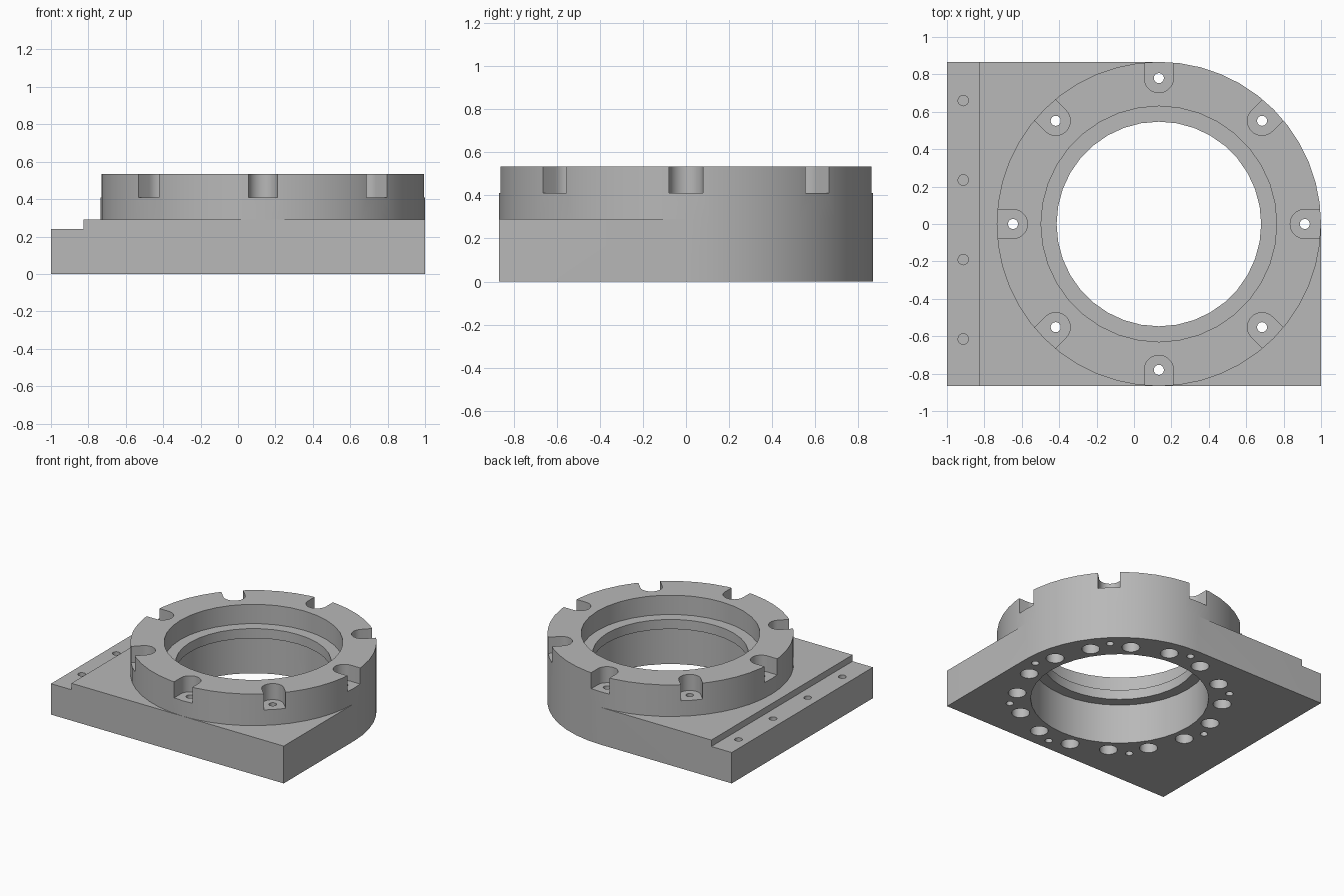
import bpy, bmesh
from math import sin, cos, pi, radians

if "Cube" in bpy.data.objects:
    bpy.data.objects.remove(bpy.data.objects["Cube"], do_unlink=True)

CX, R, HALF_Y = 0.133, 0.867, 0.867      # ring centre, outer radius, half depth
PLATE_TOP, STEP_TOP, RING_TOP = 0.29, 0.24, 0.535
STEP_X = -0.825
LIP_LOW, LIP_HIGH = 0.31, 0.385
BOLT_CIRCLE, POCKET_FLOOR, POCKET_R = 0.78, 0.41, 0.078

grey = bpy.data.materials.new("machined grey")
grey.use_nodes = True
grey.diffuse_color = (0.48, 0.48, 0.48, 1)
grey.node_tree.nodes["Principled BSDF"].inputs["Base Color"].default_value = (0.48, 0.48, 0.48, 1)


def arc(x, y, r, start, end, steps):
    """Points on an arc, both ends included."""
    angles = [start + (end - start) * i / steps for i in range(steps + 1)]
    return [(x + r * cos(a), y + r * sin(a)) for a in angles]


def circle(x, y, r, sides):
    return arc(x, y, r, 0, 2 * pi, sides)[:-1]


def prisms(name, parts):
    """One object from (outline, bottom, top) prisms."""
    bm = bmesh.new()
    for outline, low, high in parts:
        lower = [bm.verts.new((x, y, low)) for x, y in outline]
        upper = [bm.verts.new((x, y, high)) for x, y in outline]
        bm.faces.new(lower[::-1])
        bm.faces.new(upper)
        for i in range(len(outline)):
            j = (i + 1) % len(outline)
            bm.faces.new((lower[i], lower[j], upper[j], upper[i]))
    mesh = bpy.data.meshes.new(name)
    bm.to_mesh(mesh)
    bm.free()
    mesh.materials.append(grey)
    obj = bpy.data.objects.new(name, mesh)
    bpy.context.collection.objects.link(obj)
    return obj


def combine(target, tool, operation):
    mod = target.modifiers.new(tool.name, 'BOOLEAN')
    mod.operation, mod.solver, mod.object = operation, 'EXACT', tool
    bpy.ops.object.select_all(action='DESELECT')
    bpy.context.view_layer.objects.active = target
    target.select_set(True)
    bpy.ops.object.modifier_apply(modifier=mod.name)
    bpy.data.objects.remove(tool, do_unlink=True)


def pocket(angle):
    """U-shaped outline that opens outward through the ring wall."""
    shape = [(R + 0.1, -POCKET_R), (R + 0.1, POCKET_R)]
    shape += arc(BOLT_CIRCLE, 0, POCKET_R, pi / 2, 3 * pi / 2, 14)
    return [(CX + x * cos(angle) - y * sin(angle), x * sin(angle) + y * cos(angle)) for x, y in shape]


def around(count, offset, radius):
    angles = [radians(offset) + 2 * pi * i / count for i in range(count)]
    return [(CX + radius * cos(a), radius * sin(a)) for a in angles]


# Plate with one corner rounded to the ring
outline = [(-1, -HALF_Y), (1, -HALF_Y)] + arc(CX, 0, R, 0, pi / 2, 12) + [(-1, HALF_Y)]
housing = prisms("bearing_housing", [(outline, 0, PLATE_TOP)])

# Raised ring
combine(housing, prisms("ring", [(circle(CX, 0, R, 48), PLATE_TOP, RING_TOP)]), 'UNION')

# Lowered strip along the right edge
strip = [(-1.1, -1), (STEP_X, -1), (STEP_X, 1), (-1.1, 1)]
combine(housing, prisms("strip_cutter", [(strip, STEP_TOP, 0.4)]), 'DIFFERENCE')

# Bore with an inner lip between two wider seats
combine(housing, prisms("bore_cutter", [(circle(CX, 0, 0.547, 36), -0.1, 0.7)]), 'DIFFERENCE')
seat = circle(CX, 0, 0.63, 36)
combine(housing, prisms("seat_cutter", [(seat, -0.1, LIP_LOW), (seat, LIP_HIGH, 0.7)]), 'DIFFERENCE')

# Bolt pockets around the rim
pockets = [(pocket(i * pi / 4), POCKET_FLOOR, 0.7) for i in range(8)]
combine(housing, prisms("pocket_cutter", pockets), 'DIFFERENCE')

# Through bolt holes, blind holes below, and strip holes
holes = [(circle(x, y, 0.027, 16), -0.1, 0.7) for x, y in around(8, 0, BOLT_CIRCLE)]
holes += [(circle(x, y, 0.064, 20), -0.1, 0.25) for x, y in around(16, 11.25, 0.73)]
holes += [(circle(-0.913, 0.66 - 0.425 * i, 0.028, 16), 0.1, 0.4) for i in range(4)]
combine(housing, prisms("hole_cutter", holes), 'DIFFERENCE')

# Smooth round walls, sharp machined edges
bpy.ops.object.select_all(action='DESELECT')
bpy.context.view_layer.objects.active = housing
housing.select_set(True)
bpy.ops.object.shade_smooth_by_angle(angle=radians(30))
